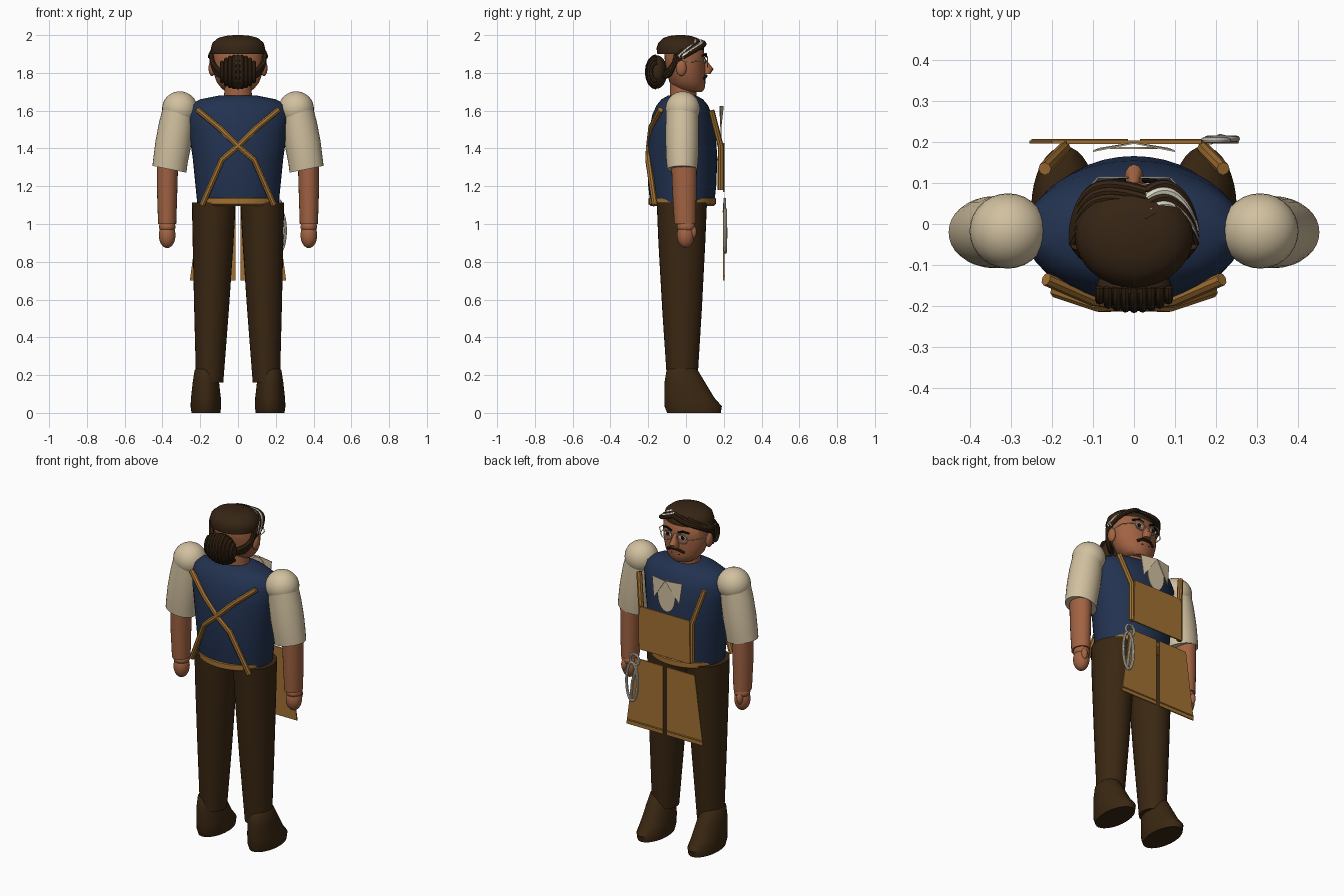
import bpy, bmesh
from math import sin, cos, pi
from mathutils import Vector

cube = bpy.data.objects.get("Cube")
if cube:
    bpy.data.objects.remove(cube, do_unlink=True)


def material(name, r, g, b):
    m = bpy.data.materials.new(name)
    m.use_nodes = True
    m.diffuse_color = (r, g, b, 1)
    m.node_tree.nodes["Principled BSDF"].inputs["Base Color"].default_value = (r, g, b, 1)
    return m


NAVY = material("navy cloth", .016, .032, .08)
BROWN = material("dark brown cloth", .042, .02, .006)
HAIR = material("dark hair", .036, .018, .007)
LEATHER = material("tan leather", .36, .165, .032)
SKIN = material("skin", .36, .125, .055)
LINEN = material("cream linen", .64, .53, .35)
SILVER = material("pale silver", .72, .69, .58)
BLACK = material("black", .006, .005, .005)


def finish(obj, mat, angle=.7):
    obj.data.materials.append(mat)
    bpy.ops.object.select_all(action='DESELECT')
    obj.select_set(True)
    bpy.context.view_layer.objects.active = obj
    if obj.type == 'CURVE':
        bpy.ops.object.convert(target='MESH')
    bpy.ops.object.shade_smooth_by_angle(angle=angle)
    return bpy.context.object


def from_bmesh(name, bm, mat):
    bmesh.ops.recalc_face_normals(bm, faces=bm.faces)
    me = bpy.data.meshes.new(name)
    bm.to_mesh(me)
    bm.free()
    obj = bpy.data.objects.new(name, me)
    bpy.context.collection.objects.link(obj)
    return finish(obj, mat)


def loft(name, mat, rings, sides=32, tilt=0):
    """Stacked ellipses: each ring is (z, cx, cy, rx, ry)."""
    bm = bmesh.new()
    loops = []
    for z, cx, cy, rx, ry in rings:
        angles = [2 * pi * i / sides for i in range(sides)]
        loops.append([bm.verts.new((cx + rx * cos(a), cy + ry * sin(a), z + tilt * rx * cos(a)))
                      for a in angles])
    for a, b in zip(loops, loops[1:]):
        for i in range(sides):
            j = (i + 1) % sides
            bm.faces.new((a[i], a[j], b[j], b[i]))
    bm.faces.new(loops[0])
    bm.faces.new(loops[-1])
    return from_bmesh(name, bm, mat)


def ball(name, mat, centre, radii):
    bm = bmesh.new()
    bmesh.ops.create_uvsphere(bm, u_segments=28, v_segments=16, radius=1)
    bmesh.ops.scale(bm, vec=radii, verts=bm.verts)
    bmesh.ops.translate(bm, vec=centre, verts=bm.verts)
    return from_bmesh(name, bm, mat)


def tube(name, mat, points, radius, closed=False, smooth=False):
    cu = bpy.data.curves.new(name, 'CURVE')
    cu.dimensions = '3D'
    cu.bevel_depth, cu.bevel_resolution, cu.use_fill_caps = radius, 2, True
    cu.resolution_u = 6
    sp = cu.splines.new('NURBS' if smooth else 'POLY')
    sp.points.add(len(points) - 1)
    for p, co in zip(sp.points, points):
        p.co = (*co, 1)
    sp.use_cyclic_u = closed
    if smooth:
        sp.order_u, sp.use_endpoint_u = 3, True
    obj = bpy.data.objects.new(name, cu)
    bpy.context.collection.objects.link(obj)
    return finish(obj, mat)


def plate(name, mat, points, thick=.008):
    """Flat panel from 3D points, thickened along y."""
    bm = bmesh.new()
    face = bm.faces.new([bm.verts.new(p) for p in points])
    res = bmesh.ops.extrude_face_region(bm, geom=[face])
    moved = [v for v in res["geom"] if isinstance(v, bmesh.types.BMVert)]
    bmesh.ops.translate(bm, vec=(0, -thick, 0), verts=moved)
    return from_bmesh(name, bm, mat)


def oval(cx, y, cz, rx, rz, n=24):
    return [(cx + rx * cos(2 * pi * i / n), y, cz + rz * sin(2 * pi * i / n)) for i in range(n)]


# Torso and belt
loft("waistcoat", NAVY, [
    (1.10, 0, -.02, .215, .168), (1.2, 0, -.02, .225, .18), (1.35, 0, -.02, .24, .186),
    (1.5, 0, -.02, .262, .175), (1.58, 0, -.02, .27, .158), (1.63, 0, -.02, .255, .135),
    (1.66, 0, -.02, .2, .11), (1.68, 0, -.02, .1, .075)], 40)
loft("belt", LEATHER, [
    (1.095, 0, -.02, .205, .165), (1.105, 0, -.02, .215, .178),
    (1.135, 0, -.02, .215, .178), (1.147, 0, -.02, .2, .165)], 40)

# Neck and head
loft("neck", SKIN, [(1.64, 0, -.015, .075, .07), (1.76, 0, -.015, .07, .07)])
loft("head", SKIN, [
    (1.70, 0, .03, .06, .055), (1.715, 0, .02, .085, .078), (1.75, 0, .008, .112, .095),
    (1.8, 0, 0, .13, .102), (1.86, 0, -.005, .138, .107), (1.92, 0, -.01, .135, .105),
    (1.97, 0, -.015, .08, .07)])
loft("nose", SKIN, [(1.795, 0, .105, .026, .024), (1.82, 0, .11, .024, .036),
                    (1.875, 0, .09, .01, .012)], 12)
for s, side in ((-1, "right"), (1, "left")):
    ball(side + "_ear", SKIN, (s * .138, -.025, 1.825), (.018, .028, .042))
    plate(side + "_eye", SILVER, oval(s * .05, .103, 1.862, .024, .011), .009)
    plate(side + "_iris", BLACK, oval(s * .05, .106, 1.862, .011, .011), .009)
    tube(side + "_eyebrow", BLACK,
         [(s * .022, .107, 1.887), (s * .05, .105, 1.9), (s * .085, .088, 1.89)], .006)
    tube(side + "_spectacle_rim", SILVER, oval(s * .052, .113, 1.858, .036, .028), .0025, True)
    tube(side + "_spectacle_arm", SILVER,
         [(s * .088, .113, 1.86), (s * .135, .06, 1.86), (s * .143, -.03, 1.855)], .0025)
    tube(side + "_moustache", HAIR,
         [(0, .106, 1.784), (s * .03, .104, 1.782), (s * .055, .092, 1.768)], .008)
tube("mouth", BLACK, [(-.03, .099, 1.755), (.03, .099, 1.755)], .003)

# Hair cap, swept locks and bun
loft("hair_cap", HAIR, [
    (1.9, 0, -.03, .139, .122), (1.93, 0, -.03, .144, .126), (1.96, 0, -.03, .135, .116),
    (1.985, 0, -.03, .105, .09), (1.996, 0, -.03, .065, .055), (2, 0, -.03, .02, .02)])
for s, side in ((-1, "right"), (1, "left")):
    for i in range(5):
        d = i * .017
        tube(f"{side}_lock_{i}", SILVER if s > 0 and i in (1, 3) else HAIR, [
            (.03, .08 - d, 1.965 + d * .3), (s * .07, .112 - d, 1.955 + d * .3),
            (s * .138, .055 - d, 1.925), (s * .148, -.015 - d * .5, 1.885)], .012, smooth=True)
    for i in range(3):
        tube(f"{side}_tucked_strand_{i}", HAIR, [
            (s * .142, -.01 - i * .02, 1.9), (s * .138, -.065, 1.85 - i * .01),
            (s * .09, -.1, 1.80 - i * .015), (s * .04, -.13, 1.79)], .013, smooth=True)
ball("bun", HAIR, (0, -.155, 1.805), (.092, .056, .088))
for i in range(9):
    x = (i - 4) * .021
    w = (1 - (x / .105) ** 2) ** .5
    tube(f"bun_strand_{i}", HAIR, [
        (x, -.155 + .052 * w * cos(a), 1.805 + .083 * w * sin(a))
        for a in [pi * k / 8 + pi / 2 for k in range(9)]], .011)

# Arms, legs and boots
for s, side in ((-1, "right"), (1, "left")):
    ball(side + "_shoulder", LINEN, (s * .308, -.017, 1.61), (.094, .092, .092))
    loft(side + "_sleeve", LINEN, [
        (1.62, s * .312, -.02, .08, .084), (1.52, s * .328, -.02, .09, .088),
        (1.42, s * .344, -.02, .093, .088), (1.34, s * .357, -.02, .09, .085),
        (1.29, s * .363, -.02, .09, .08)], tilt=s * .2)
    loft(side + "_forearm", SKIN, [
        (1.32, s * .373, -.01, .056, .068), (1.15, s * .375, -.008, .053, .063),
        (1.0, s * .375, -.005, .048, .057)], 24)
    ball(side + "_wrist", SKIN, (s * .375, 0, .985), (.044, .048, .035))
    ball(side + "_hand", SKIN, (s * .375, -.002, .94), (.044, .046, .067))
    ball(side + "_thumb", SKIN, (s * .385, .036, .958), (.018, .02, .036))
    loft(side + "_trouser_leg", BROWN, [
        (1.115, s * .128, -.022, .116, .133), (.9, s * .132, -.022, .108, .124),
        (.55, s * .14, -.021, .092, .105), (.16, s * .15, -.02, .072, .08)])
    loft(side + "_boot", BROWN, [
        (0, s * .17, .042, .076, .142), (.035, s * .17, .038, .081, .152),
        (.08, s * .17, .018, .079, .132), (.16, s * .17, -.006, .07, .108),
        (.225, s * .172, -.02, .058, .083), (.235, s * .172, -.02, .05, .072)])

# Apron skirt panels, bib and straps
for s, side in ((-1, "right"), (1, "left")):
    plate(side + "_apron_panel", LEATHER, [
        (s * .012, .204, 1.11), (s * .2, .204, 1.11), (s * .255, .204, .70), (s * .012, .204, .70)],
        .007)
    tube(side + "_apron_hem", LEATHER, [(s * .015, .203, .725), (s * .25, .203, .725)], .005)
    tube(side + "_front_strap", LEATHER, [
        (s * .218, .135, 1.6), (s * .17, .184, 1.41), (s * .17, .184, 1.18)], .016)
    tube(side + "_back_strap", LEATHER, [
        (s * .215, -.135, 1.605), (s * .10, -.185, 1.51), (-s * .008, -.197, 1.405),
        (-s * .085, -.2, 1.34), (-s * .19, -.165, 1.1)], .016)
plate("apron_bib", LEATHER, [
    (-.17, .204, 1.17), (.17, .204, 1.17), (.165, .204, 1.43), (-.165, .204, 1.43)])

# Shirt front and collar points
plate("shirt_front", LINEN, oval(0, .188, 1.53, .058, .095), .005)
for s, side in ((-1, "right"), (1, "left")):
    plate(side + "_collar_point", LINEN, [
        (0, .2, 1.625), (s * .1, .18, 1.625), (s * .085, .186, 1.5)], .004)

# Hanging clip and ring
tube("clip_loop", SILVER, oval(.215, .208, .965, .036, .115), .008, True)
tube("clip_bar", SILVER, [(.185, .2, 1.07), (.21, .213, .97), (.222, .21, .86)], .007)
tube("clip_ring", SILVER, oval(.2, .205, 1.1, .03, .033), .007, True)
